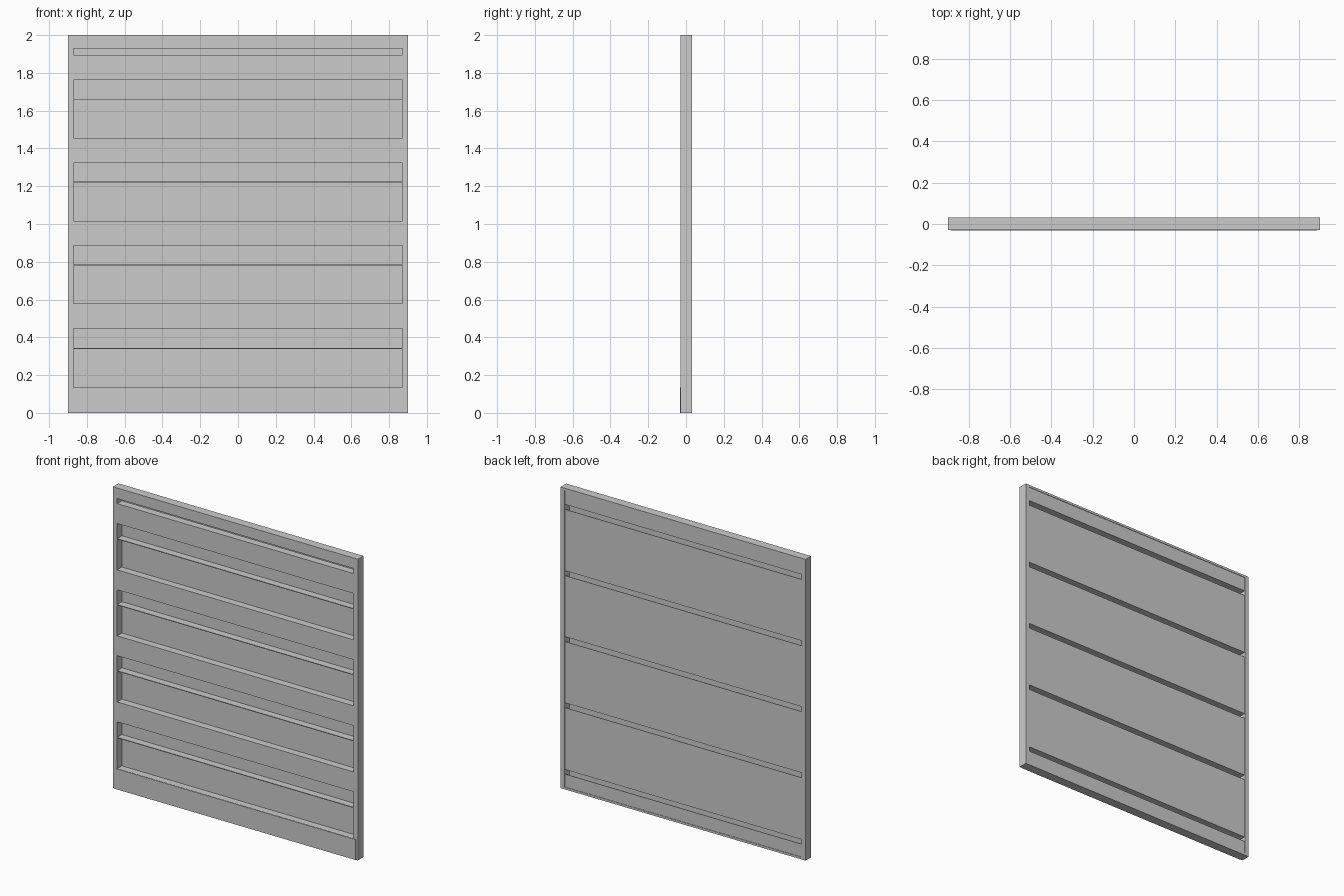
import bpy

if "Cube" in bpy.data.objects:
    bpy.data.objects.remove(bpy.data.objects["Cube"])

FRONT, BACK = -0.028, 0.031      # frame faces
LIP, WALL = -0.025, 0.028        # outer faces of the sheets inside the frame
T = 0.004                        # sheet thickness
W = 0.87                         # half width of the opening


def box(name, x0, x1, y0, y1, z0, z1):
    bpy.ops.mesh.primitive_cube_add(size=1, location=((x0 + x1) / 2, (y0 + y1) / 2, (z0 + z1) / 2))
    ob = bpy.context.object
    ob.name = name
    ob.scale = (x1 - x0, y1 - y0, z1 - z0)
    bpy.ops.object.transform_apply(location=False, rotation=False, scale=True)
    return ob


def sheet(name, profile):
    """Extrude a closed (y, z) profile across the opening."""
    n = len(profile)
    verts = [(x, y, z) for x in (-W, W) for y, z in profile]
    faces = [tuple(range(n))[::-1], tuple(range(n, 2 * n))]
    faces += [(i, (i + 1) % n, n + (i + 1) % n, n + i) for i in range(n)]
    me = bpy.data.meshes.new(name)
    me.from_pydata(verts, [], faces)
    ob = bpy.data.objects.new(name, me)
    bpy.context.collection.objects.link(ob)
    bpy.context.view_layer.objects.active = ob
    ob.select_set(True)
    bpy.ops.object.mode_set(mode='EDIT')
    bpy.ops.mesh.select_all(action='SELECT')
    bpy.ops.mesh.normals_make_consistent(inside=False)
    bpy.ops.object.mode_set(mode='OBJECT')
    ob.select_set(False)
    return ob


# Outer frame
box("left_stile", -0.9, -W, FRONT, BACK, 0, 2)
box("right_stile", W, 0.9, FRONT, BACK, 0, 2)
box("top_rail", -W, W, FRONT, BACK, 1.985, 2)
box("top_front_flange", -W, W, FRONT, FRONT + T, 1.93, 1.985)
box("bottom_rail", -W, W, FRONT, BACK, 0, 0.015)
box("bottom_front_strip", -0.885, 0.885, FRONT - 0.003, FRONT, 0, 0.135)
box("bottom_back_strip", -W, W, WALL - T, WALL, 0.015, 0.10)

# Folded sheets: back wall, step forward, front lip hanging down
shelves = [1.895, 1.455, 1.017, 0.578, 0.135]
tops = [1.985] + [z - 0.037 for z in shelves[:-1]]
for i, (z, top) in enumerate(zip(shelves, tops)):
    low = max(z - 0.132, 0.015)
    sheet(f"folded_sheet_{i + 1}", [
        (WALL, top), (WALL, z - T), (LIP + T, z - T), (LIP + T, low),
        (LIP, low), (LIP, z), (WALL - T, z), (WALL - T, top)])

# Thin shelf in the middle of each open bay
for i, z in enumerate(shelves[1:]):
    box(f"bay_shelf_{i + 1}", -W, W, LIP, WALL - T, z + 0.203, z + 0.208)
